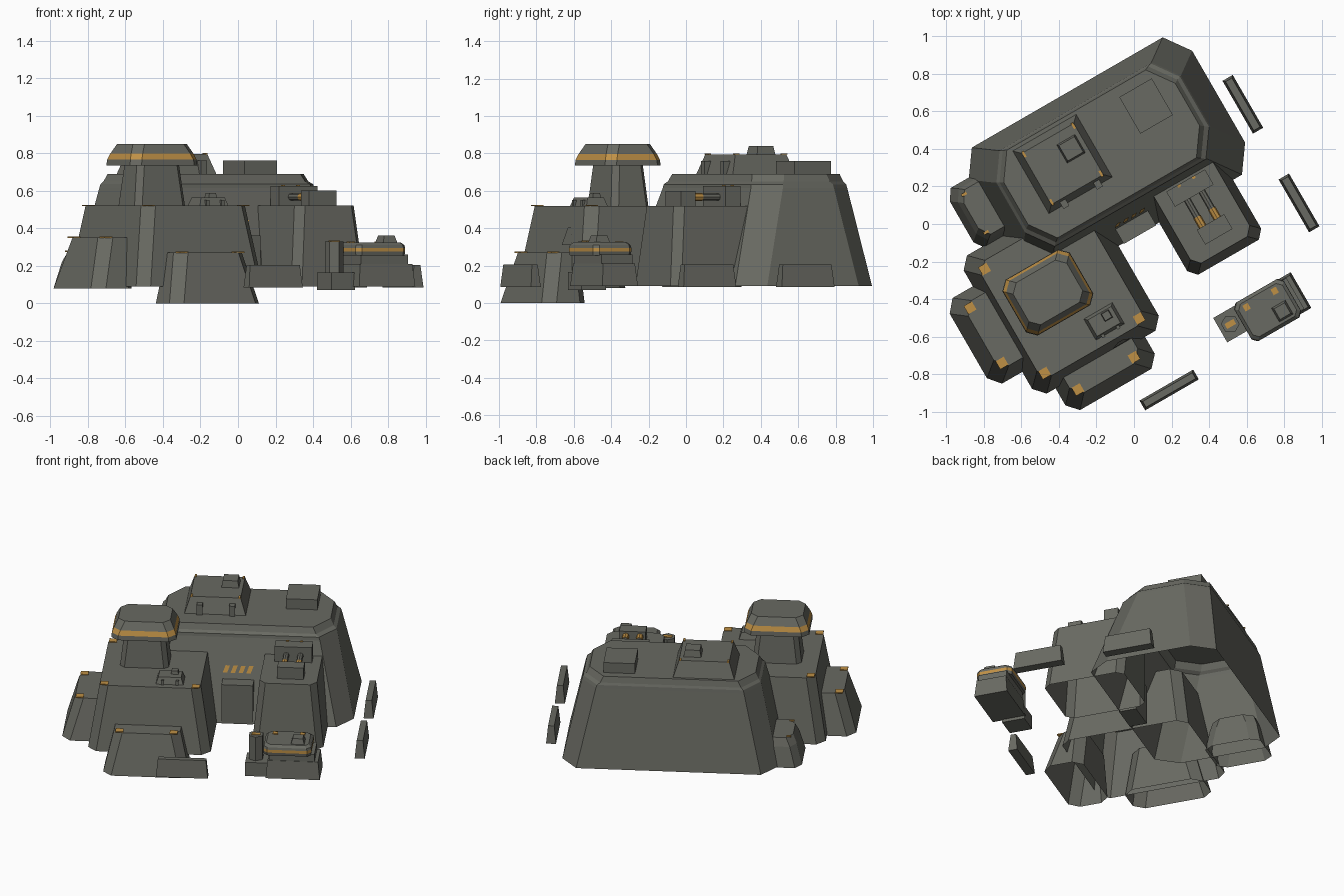
import bpy, bmesh, math

if "Cube" in bpy.data.objects:
    bpy.data.objects.remove(bpy.data.objects["Cube"])

ANGLE = math.radians(30)   # the whole base is laid out on a grid turned 30 degrees


def material(name, rgb):
    m = bpy.data.materials.new(name)
    m.diffuse_color = (*rgb, 1)
    m.use_nodes = True
    m.node_tree.nodes["Principled BSDF"].inputs["Base Color"].default_value = m.diffuse_color
    return m


GREY = material("concrete grey", (0.14, 0.143, 0.122))
AMBER = material("amber marking", (0.52, 0.28, 0.06))


def finish(name, bm, colour_rule=None, mat=GREY):
    """Turn a bmesh into a placed object; colour_rule(face) picks amber faces."""
    me = bpy.data.meshes.new(name)
    me.materials.append(mat)
    me.materials.append(AMBER)
    if colour_rule:
        for f in bm.faces:
            f.material_index = 1 if colour_rule(f) else 0
    bm.to_mesh(me)
    bm.free()
    ob = bpy.data.objects.new(name, me)
    ob.rotation_euler.z = ANGLE
    bpy.context.collection.objects.link(ob)
    return ob


def outline(u0, u1, v0, v1, cu, cv):
    """Rectangle with optional cut corners, counter-clockwise."""
    if cu == 0:
        return [(u0, v0), (u1, v0), (u1, v1), (u0, v1)]
    return [(u0 + cu, v0), (u1 - cu, v0), (u1, v0 + cv), (u1, v1 - cv),
            (u1 - cu, v1), (u0 + cu, v1), (u0, v1 - cv), (u0, v0 + cv)]


def loft(name, rings, cut=(0, 0), closed=False, rule=None, mat=GREY):
    """Stack of cut-corner rectangles (z, u0, u1, v0, v1) skinned bottom to top."""
    bm = bmesh.new()
    loops = [[bm.verts.new((u, v, r[0])) for u, v in outline(*r[1:], *cut)] for r in rings]
    n = len(loops[0])
    for a, b in zip(loops, loops[1:]):
        for i in range(n):
            j = (i + 1) % n
            bm.faces.new((a[i], a[j], b[j], b[i]))
    bm.faces.new(loops[-1])
    if closed:
        bm.faces.new(loops[0][::-1])
    return finish(name, bm, rule, mat)


def box(name, u0, u1, v0, v1, z0, z1, taper=0.0, mat=GREY):
    t = taper
    return loft(name, [(z0, u0, u1, v0, v1), (z1, u0 + t, u1 - t, v0 + t, v1 - t)],
                closed=True, mat=mat)


def mark(name, u, v, z, w=0.05, d=0.05):
    return box(name, u - w / 2, u + w / 2, v - d / 2, v + d / 2, z - 0.002, z + 0.005, mat=AMBER)


def cylinder(name, u, v, z, r, length, sides, along_v=False, mat=GREY):
    bm = bmesh.new()
    bmesh.ops.create_cone(bm, cap_ends=True, segments=sides, radius1=r, radius2=r, depth=length)
    for p in bm.verts:
        x, y, h = p.co
        p.co = (u + x, v + h, z - y) if along_v else (u + x, v + y, z + h)
    return finish(name, bm, mat=mat)


# Main bunker with stepped rim
loft("main_bunker", [(0.09, -0.645, 0.73, -0.06, 0.785),
                     (0.615, -0.53, 0.612, 0.105, 0.70),
                     (0.635, -0.525, 0.605, 0.108, 0.697),
                     (0.65, -0.51, 0.585, 0.125, 0.69),
                     (0.69, -0.49, 0.565, 0.14, 0.68)], cut=(0.10, 0.14))

# Roof fittings of the main bunker
box("roof_vent_block", 0.27, 0.47, 0.40, 0.625, 0.69, 0.76)


def hut(name, u0, u1, v0, v1, z, h, t, hatch, peg):
    """Tapered roof hut with a hatch box and two front pegs."""
    box(name, u0, u1, v0, v1, z, z + h, t)
    hu, hv, hs, hh = hatch
    box(name + "_hatch", hu - hs, hu + hs, hv - hs, hv + hs, z + h, z + h + hh, hs * 0.15)
    pr, ph = peg
    for k in (0.25, 0.78):
        pu = u0 + (u1 - u0) * k
        box(name + "_peg", pu - pr, pu + pr, v0 - pr, v0 + 2 * pr, z, z + ph)


hut("roof_hut", -0.365, 0.025, 0.275, 0.66, 0.69, 0.105, 0.035, (-0.09, 0.515, 0.056, 0.045), (0.018, 0.07))
for u in (-0.322, -0.018):
    for v in (0.32, 0.615):
        mark("roof_hut_mark", u, v, 0.795, 0.012, 0.035)

# Front left block, its two buttresses, and the small side block
loft("front_left_block", [(0.09, -0.91, -0.13, -0.55, 0.30),
                          (0.52, -0.84, -0.20, -0.48, 0.23)], cut=(0.055, 0.06))
loft("front_buttress", [(0.0, -0.80, -0.25, -0.715, -0.45),
                        (0.27, -0.735, -0.315, -0.645, -0.45)], cut=(0.055, 0.06))
loft("left_buttress", [(0.08, -1.09, -0.84, -0.385, 0.142),
                       (0.35, -1.01, -0.80, -0.32, 0.08)], cut=(0.055, 0.065))
loft("side_block", [(0.085, -0.79, -0.50, 0.285, 0.655),
                    (0.22, -0.755, -0.50, 0.315, 0.63),
                    (0.275, -0.73, -0.50, 0.335, 0.61)], cut=(0.04, 0.06))
for u, v, z in [(-0.81, 0.19, 0.52), (-0.81, -0.45, 0.52), (-0.228, -0.45, 0.52),
                (-0.70, -0.615, 0.27), (-0.355, -0.615, 0.27),
                (-0.98, 0.05, 0.35), (-0.98, -0.29, 0.35)]:
    mark("corner_mark", u, v, z)
for v in (0.355, 0.59):
    mark("side_block_mark", -0.705, v, 0.275, 0.03, 0.015)

# Watch tower: neck and wide cap with amber band
loft("tower_neck", [(0.52, -0.735, -0.425, -0.20, 0.03),
                    (0.74, -0.71, -0.45, -0.18, 0.01)], cut=(0.03, 0.03))
cap = [(z, -0.787 + t, -0.373 - t, -0.258 + t, 0.085 - t)
       for z, t in [(0.735, 0.0), (0.765, 0.003), (0.797, 0.015), (0.85, 0.042)]]
loft("tower_cap", cap, cut=(0.045, 0.045), closed=True,
     rule=lambda f: 0.77 < f.calc_center_median().z < 0.795)

# Little hut on the front left block
hut("small_hut", -0.485, -0.31, -0.435, -0.305, 0.52, 0.045, 0.015, (-0.37, -0.35, 0.024, 0.022), (0.009, 0.03))

# Right gun block with twin barrels between two mounts
loft("gun_block", [(0.09, 0.12, 0.575, -0.405, 0.13),
                   (0.52, 0.165, 0.53, -0.36, 0.15)], cut=(0.04, 0.045))
box("gun_rear_mount", 0.235, 0.473, -0.03, 0.063, 0.52, 0.625)
box("gun_front_mount", 0.274, 0.442, -0.285, -0.195, 0.52, 0.60)
for u in (0.31, 0.40):
    cylinder("gun_barrel", u, -0.08, 0.567, 0.019, 0.12, 8, True)
    cylinder("gun_muzzle", u, -0.165, 0.567, 0.022, 0.06, 8, True, AMBER)
    mark("gun_mount_mark", u, 0.055, 0.625, 0.018, 0.012)

# Gate between the blocks, with hazard stripes on the sloping wall above
box("gate", -0.10, 0.10, -0.065, 0.05, 0.09, 0.36)
bm = bmesh.new()
wall = lambda z: -0.06 + (z - 0.09) / 0.525 * 0.165 - 0.005
for i in range(4):
    u = -0.10 + i * 0.05
    bm.faces.new([bm.verts.new((u + du, wall(z), z)) for du, z in
                  ((0, 0.40), (0.028, 0.40), (0.045, 0.445), (0.017, 0.445))])
finish("hazard_stripes", bm, mat=AMBER)

# Triangular plate on the front of the left block
bm = bmesh.new()
front = lambda z: -0.55 + (z - 0.09) / 0.43 * 0.07 - 0.005
bm.faces.new([bm.verts.new((u, front(z), z)) for u, z in
              ((-0.43, 0.31), (-0.32, 0.31), (-0.36, 0.405), (-0.39, 0.405))])
finish("front_plate", bm)

# Outlying barriers
for name, u0, u1, v0, v1 in (("front_barrier", -0.445, -0.115, -0.89, -0.83),
                             ("right_barrier", 0.79, 0.853, 0.10, 0.425),
                             ("right_barrier", 0.786, 0.85, -0.505, -0.18)):
    box(name, u0, u1, v0, v1, 0.085, 0.205, 0.012)

# Detached outpost: base, banded cap, hatch and hexagonal post
box("outpost_base", 0.25, 0.595, -0.86, -0.64, 0.09, 0.21, 0.012)
box("outpost_neck", 0.27, 0.56, -0.845, -0.655, 0.21, 0.26)
oc = [(z, 0.235 + t, 0.54 - t, -0.872 + t, -0.635 - t)
      for z, t in [(0.255, 0.003), (0.275, 0.0), (0.295, 0.0), (0.31, 0.003), (0.325, 0.018)]]
loft("outpost_cap", oc, cut=(0.025, 0.025), closed=True,
     rule=lambda f: 0.278 < f.calc_center_median().z < 0.292)
box("outpost_hatch", 0.41, 0.495, -0.84, -0.755, 0.325, 0.36, 0.01)
for u in (0.298, 0.471):
    mark("outpost_mark", u, -0.684, 0.325, 0.032, 0.035)
box("post_base", 0.115, 0.26, -0.795, -0.645, 0.07, 0.165)
cylinder("hex_post", 0.178, -0.718, 0.245, 0.05, 0.17, 6)
mark("post_mark", 0.178, -0.718, 0.33, 0.055, 0.03)
